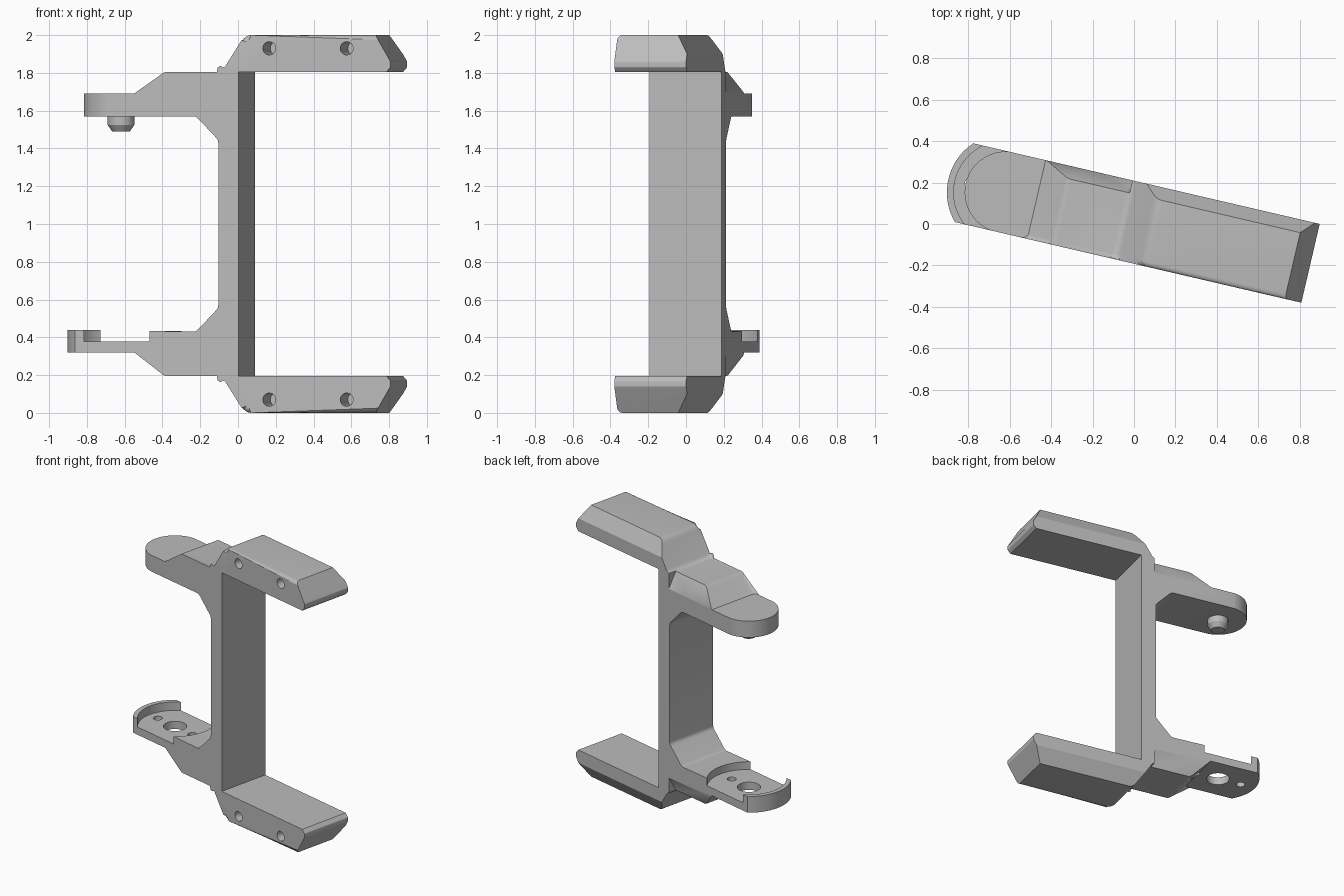
import bpy, bmesh, math
from mathutils import Matrix, Vector

if "Cube" in bpy.data.objects:
    bpy.data.objects.remove(bpy.data.objects["Cube"])

# Whole bracket is turned slightly about the vertical axis
FRAME = Matrix.Translation((0.002, 0.008, 0)) @ Matrix.Rotation(math.radians(-13.1), 4, 'Z')
HALF = 0.195      # half depth of the bracket
PIVOT = -0.638    # centre of the rounded arm ends

grey = bpy.data.materials.new("light grey")
grey.diffuse_color = (0.5, 0.5, 0.5, 1)
grey.use_nodes = True
grey.node_tree.nodes["Principled BSDF"].inputs["Base Color"].default_value = grey.diffuse_color


def finish(name, bm):
    bmesh.ops.recalc_face_normals(bm, faces=bm.faces)
    bm.transform(FRAME)
    me = bpy.data.meshes.new(name)
    bm.to_mesh(me)
    bm.free()
    ob = bpy.data.objects.new(name, me)
    me.materials.append(grey)
    bpy.context.collection.objects.link(ob)
    return ob


def prism(points, axis, a, b):
    """Extrude a 2D outline along one axis from a to b."""
    place = {'x': lambda p, t: (t, p[0], p[1]),
             'y': lambda p, t: (p[0], t, p[1]),
             'z': lambda p, t: (p[0], p[1], t)}[axis]
    bm = bmesh.new()
    lo = [bm.verts.new(place(p, a)) for p in points]
    hi = [bm.verts.new(place(p, b)) for p in points]
    bm.faces.new(lo)
    bm.faces.new(hi)
    n = len(points)
    for i in range(n):
        j = (i + 1) % n
        bm.faces.new((lo[i], lo[j], hi[j], hi[i]))
    return bm


def arc(cx, cy, r, a0, a1, n):
    return [(cx + r * math.cos(math.radians(a0 + (a1 - a0) * i / n)),
             cy + r * math.sin(math.radians(a0 + (a1 - a0) * i / n))) for i in range(n + 1)]


def circle(cx, cy, r, n=32):
    return arc(cx, cy, r, 0, 360, n)[:-1]


def rounded(points, seg=5):
    """Round the corners of an outline; each point is (x, z, radius)."""
    out = []
    for i, (x, z, r) in enumerate(points):
        p = Vector((x, z))
        if r == 0:
            out.append((x, z))
            continue
        d0 = (Vector(points[i - 1][:2]) - p).normalized()
        d1 = (Vector(points[(i + 1) % len(points)][:2]) - p).normalized()
        t = r / math.tan(d0.angle(d1) / 2)
        a, b = p + d0 * t, p + d1 * t
        for k in range(seg + 1):
            s = k / seg
            q = a * (1 - s) ** 2 + p * 2 * s * (1 - s) + b * s * s
            out.append((q.x, q.y))
    return out


# Side outline, as (position, height from the middle, corner radius)
grip = [(0.046, 0.805, 0), (0.85, 0.805, 0), (0.872, 0.83, 0.012), (0.872, 0.86, 0.015),
        (0.79, 1.0, 0), (0.08, 1.0, 0.06), (-0.045, 0.805, 0.05), (-0.36, 0.805, 0.05)]
spine_side = [(-0.185, 0.57, 0.04), (-0.064, 0.445, 0.04)]
upper = grip + [(-0.485, 0.69, 0), (-0.95, 0.69, 0), (-0.95, 0.57, 0)] + spine_side
lower = grip + [(-0.485, 0.68, 0), (-0.95, 0.68, 0), (-0.95, 0.56, 0)] + spine_side
outline = [(x, 1 + z, r) for x, z, r in upper] + [(x, 1 - z, r) for x, z, r in reversed(lower)]
bm = prism(rounded(outline), 'y', -HALF, HALF)

# Soften the outer front edges
front = []
for e in bm.edges:
    m = (e.verts[0].co + e.verts[1].co) / 2
    h = abs(m.z - 1)
    if m.y < -HALF + 0.001 and m.x < 0.78 and -0.48 < m.x and (h > 0.85 or (m.x < 0.03 and h > 0.7)):
        front.append(e)
bmesh.ops.bevel(bm, geom=front, offset=0.025, segments=4, profile=0.5, affect='EDGES')
frame = finish("bracket_frame", bm)


def cut(name, bm):
    c = finish(name, bm)
    c.hide_render = True
    c.hide_viewport = True
    m = frame.modifiers.new(name, 'BOOLEAN')
    m.operation = 'DIFFERENCE'
    m.solver = 'EXACT'
    m.object = c


# Back chamfers along the grips and the shoulder blocks
for side, s in (("upper", 1), ("lower", -1)):
    for part, top, x0, x1 in (("grip", 1.0, -0.03, 1.1), ("shoulder", 0.805, -0.6, -0.055)):
        k = 0.10 if part == "grip" else 0.11
        tri = [(0.133, top), (HALF, top - k), (HALF + 0.05, top - k),
               (HALF + 0.05, top + 0.05), (0.133, top + 0.05)]
        cut(f"{side}_{part}_chamfer", prism([(y, 1 + s * z) for y, z in tri], 'x', x0, x1))
    # Screw holes in the front of each grip
    for i, x in enumerate((0.213, 0.634)):
        cut(f"{side}_screw_hole_{i}", prism(circle(x, 1 + s * 0.93, 0.035, 24), 'y', -0.3, -0.02))

# Rounded ends of the two hinge arms
for name, r, z0, z1 in (("upper_arm_end", 0.197, 1.5, 1.75), ("lower_arm_end", 0.283, 0.25, 0.5)):
    cut(name, prism(arc(PIVOT, 0, r, 90, 270, 48) + [(-1.3, -r), (-1.3, r)], 'z', z0, z1))

# Round pocket in the lower arm, leaving a thin lip at its end
pocket = arc(PIVOT, 0, 0.25, 90, 270, 40) + arc(PIVOT, 0, 0.28, -90, 90, 40)
cut("hinge_pocket", prism(pocket, 'z', 0.377, 0.6))

# Pivot hole and two small detent holes
for name, x, r in (("pivot_hole", PIVOT, 0.078), ("detent_outer", -0.81, 0.03), ("detent_inner", -0.466, 0.03)):
    cut(name, prism(circle(x, 0, r), 'z', 0.1, 0.4))

# Bake the cuts and shade
bpy.context.view_layer.update()
baked = bpy.data.meshes.new_from_object(frame.evaluated_get(bpy.context.evaluated_depsgraph_get()))
frame.modifiers.clear()
frame.data = baked
for ob in [o for o in bpy.data.objects if o != frame]:
    bpy.data.objects.remove(ob)

# Pivot pin under the upper arm
bm = bmesh.new()
rings = [[bm.verts.new((x, y, z)) for x, y in circle(PIVOT, 0, r)]
         for z, r in ((1.58, 0.071), (1.525, 0.071), (1.49, 0.047))]
for a, b in zip(rings, rings[1:]):
    for i in range(32):
        j = (i + 1) % 32
        bm.faces.new((a[i], a[j], b[j], b[i]))
bm.faces.new(rings[0])
bm.faces.new(rings[-1])
pin = finish("pivot_pin", bm)

for ob in (frame, pin):
    bpy.ops.object.select_all(action='DESELECT')
    ob.select_set(True)
    bpy.context.view_layer.objects.active = ob
    bpy.ops.object.shade_smooth_by_angle(angle=math.radians(30))
